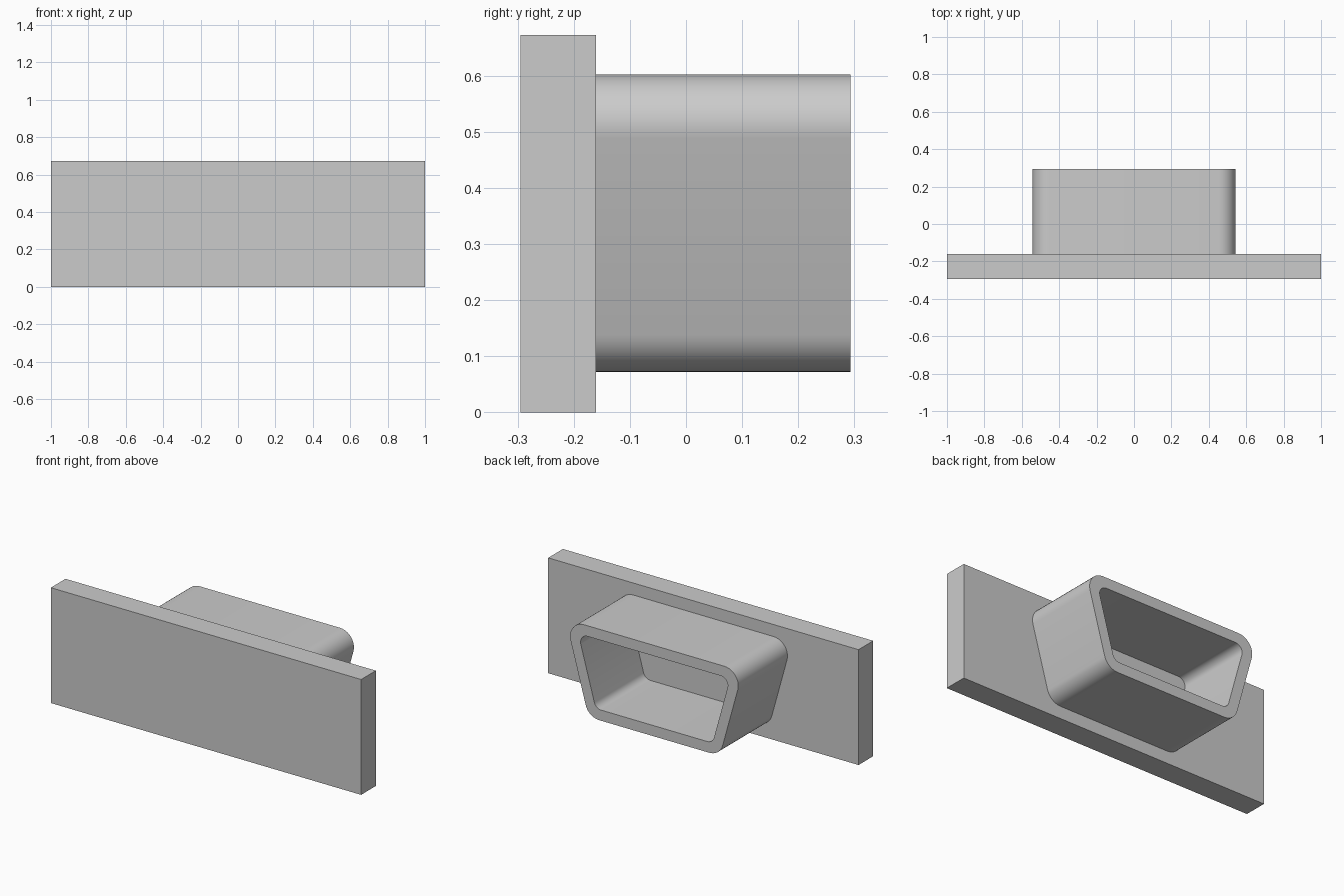
import bpy, bmesh
from math import sin, cos, radians

cube = bpy.data.objects.get("Cube")
if cube:
    bpy.data.objects.remove(cube, do_unlink=True)

grey = bpy.data.materials.new("light_grey")
grey.use_nodes = True
grey.diffuse_color = (0.6, 0.6, 0.6, 1)
grey.node_tree.nodes["Principled BSDF"].inputs["Base Color"].default_value = (0.6, 0.6, 0.6, 1)

TILT = radians(15.5)              # lean of the shell's side walls
TOP, BOTTOM, HALF_WIDTH = 0.602, 0.072, 0.542
RADIUS, WALL, STEPS = 0.09, 0.062, 10
PLATE_FRONT, PLATE_BACK, SHELL_END = -0.295, -0.16, 0.293


def finish(bm, name):
    bmesh.ops.recalc_face_normals(bm, faces=bm.faces)
    mesh = bpy.data.meshes.new(name)
    bm.to_mesh(mesh)
    bm.free()
    mesh.materials.append(grey)
    obj = bpy.data.objects.new(name, mesh)
    bpy.context.collection.objects.link(obj)
    return obj


def rounded_trapezoid(inset, r):
    """Closed x, z outline with its sides leaning in toward the bottom."""
    reach = (HALF_WIDTH - RADIUS) * cos(TILT) - (TOP - RADIUS) * sin(TILT) + RADIUS - inset
    half = []
    for z, start, end in ((TOP - inset - r, radians(90), -TILT),
                          (BOTTOM + inset + r, -TILT, radians(-90))):
        x = (reach - r + z * sin(TILT)) / cos(TILT)
        for i in range(STEPS + 1):
            a = start + (end - start) * i / STEPS
            half.append((x + r * cos(a), z + r * sin(a)))
    return half + [(-x, z) for x, z in reversed(half)]


# Mounting plate
bm = bmesh.new()
bmesh.ops.create_cube(bm, size=1)
for v in bm.verts:
    v.co.x *= 2
    v.co.y = PLATE_BACK if v.co.y > 0 else PLATE_FRONT
    v.co.z = 0.672 if v.co.z > 0 else 0
finish(bm, "mounting_plate")

# Hollow shell: outer wall, rim, inner wall, and a root sunk into the plate
bm = bmesh.new()
outer, inner = rounded_trapezoid(0, RADIUS), rounded_trapezoid(WALL, 0.045)
root = PLATE_BACK - 0.01
rings = [[bm.verts.new((x, y, z)) for x, z in outline]
         for outline, y in ((outer, root), (outer, SHELL_END), (inner, SHELL_END), (inner, root))]
for a, b in zip(rings, rings[1:] + rings[:1]):
    for i in range(len(a)):
        j = (i + 1) % len(a)
        bm.faces.new((a[i], a[j], b[j], b[i]))
shell = finish(bm, "connector_shell")

bpy.ops.object.select_all(action="DESELECT")
shell.select_set(True)
bpy.context.view_layer.objects.active = shell
bpy.ops.object.shade_smooth_by_angle(angle=radians(30))
